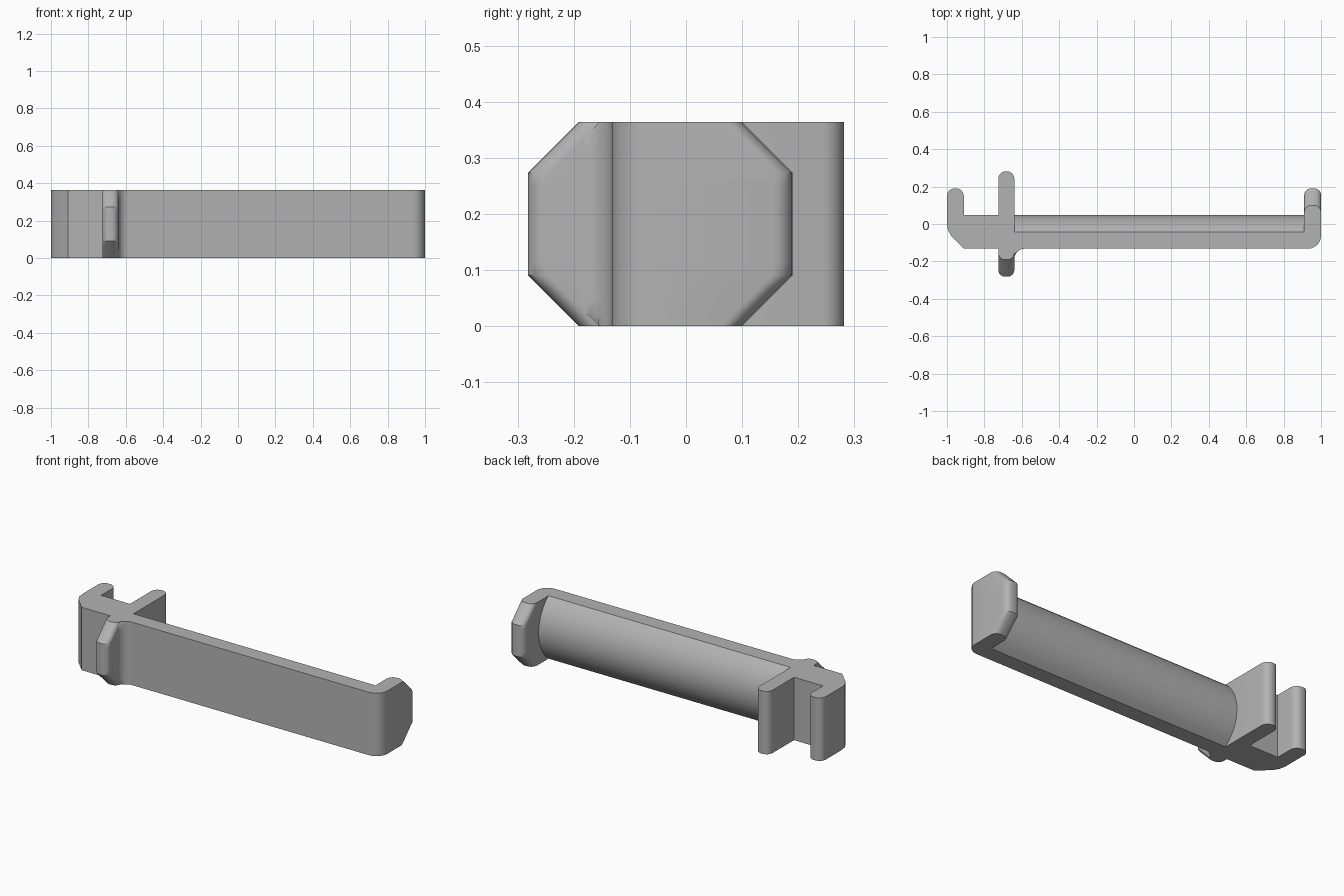
import bpy, bmesh
from math import sin, cos, pi, radians

cube = bpy.data.objects.get("Cube")
if cube:
    bpy.data.objects.remove(cube, do_unlink=True)

HEIGHT = 0.364
CHAMFER = 0.091
FRONT, BACK, EDGE = -0.132, 0.048, -0.042


def arc(cx, cy, r, start, end, steps=6):
    """Points on a circle between two angles in degrees."""
    angles = [radians(start + (end - start) * i / steps) for i in range(steps + 1)]
    return [(cx + r * cos(a), cy + r * sin(a)) for a in angles]


def tip(x0, x1, y, r, side):
    """Rounded end of a prong; side 1 runs right to left at the back, -1 left to right in front."""
    if side > 0:
        return arc(x1 - r, y - r, r, 0, 90) + arc(x0 + r, y - r, r, 90, 180)
    return arc(x0 + r, y + r, r, 180, 270) + arc(x1 - r, y + r, r, 270, 360)


def bulge(z):
    """Back of the bar: a circular arc from the low edges to the middle."""
    half, rise = HEIGHT / 2, BACK - EDGE
    radius = (half ** 2 + rise ** 2) / (2 * rise)
    return BACK - radius + (radius ** 2 - (z - half) ** 2) ** 0.5


def outline(z):
    """Horizontal section of the whole clip at height z, counter-clockwise."""
    cut = max(0, CHAMFER - z, z - (HEIGHT - CHAMFER))
    tab_y, hook_y = -0.282 + cut, 0.19 - cut
    r = 0.036
    pts = [(-1, 0), (-0.994, -0.033), (-0.978, -0.062), (-0.908, FRONT)]
    # front tab with its fillet into the bar
    pts += [(-0.725, FRONT)] + tip(-0.725, -0.64, tab_y, r, -1)
    pts += [(x, max(y, tab_y + r)) for x, y in arc(-0.585, -0.187, 0.055, 180, 90)]
    # rounded corner and chamfered end hook
    pts += arc(0.93, FRONT + 0.07, 0.07, -90, 0)
    pts += tip(0.91, 1, hook_y, r, 1)
    # bulging back of the bar
    pts += [(0.91, bulge(z)), (-0.64, bulge(z))]
    # long rear prong, slot and short rear prong
    pts += tip(-0.725, -0.64, 0.282, 0.04, 1)
    pts += [(-0.725, BACK), (-0.91, BACK)]
    pts += tip(-1, -0.91, 0.19, 0.04, 1)
    return pts


# Loft the sections into one closed body
steps = 16
levels = [HEIGHT * i / steps for i in range(steps + 1)]
bm = bmesh.new()
rings = [[bm.verts.new((x, y, z)) for x, y in outline(z)] for z in levels]
count = len(rings[0])
for low, high in zip(rings, rings[1:]):
    for i in range(count):
        j = (i + 1) % count
        bm.faces.new((low[i], low[j], high[j], high[i]))
bm.faces.new(rings[0][::-1])
bm.faces.new(rings[-1])
bmesh.ops.remove_doubles(bm, verts=bm.verts, dist=0.0002)
bmesh.ops.recalc_face_normals(bm, faces=bm.faces)
mesh = bpy.data.meshes.new("clip_body")
bm.to_mesh(mesh)
bm.free()
body = bpy.data.objects.new("clip_body", mesh)
bpy.context.collection.objects.link(body)

# Plain grey material
grey = bpy.data.materials.new("light_grey")
grey.use_nodes = True
colour = (0.45, 0.45, 0.45, 1)
grey.diffuse_color = colour
grey.node_tree.nodes["Principled BSDF"].inputs["Base Color"].default_value = colour
mesh.materials.append(grey)

bpy.ops.object.select_all(action="DESELECT")
body.select_set(True)
bpy.context.view_layer.objects.active = body
bpy.ops.object.shade_smooth_by_angle(angle=radians(32))
